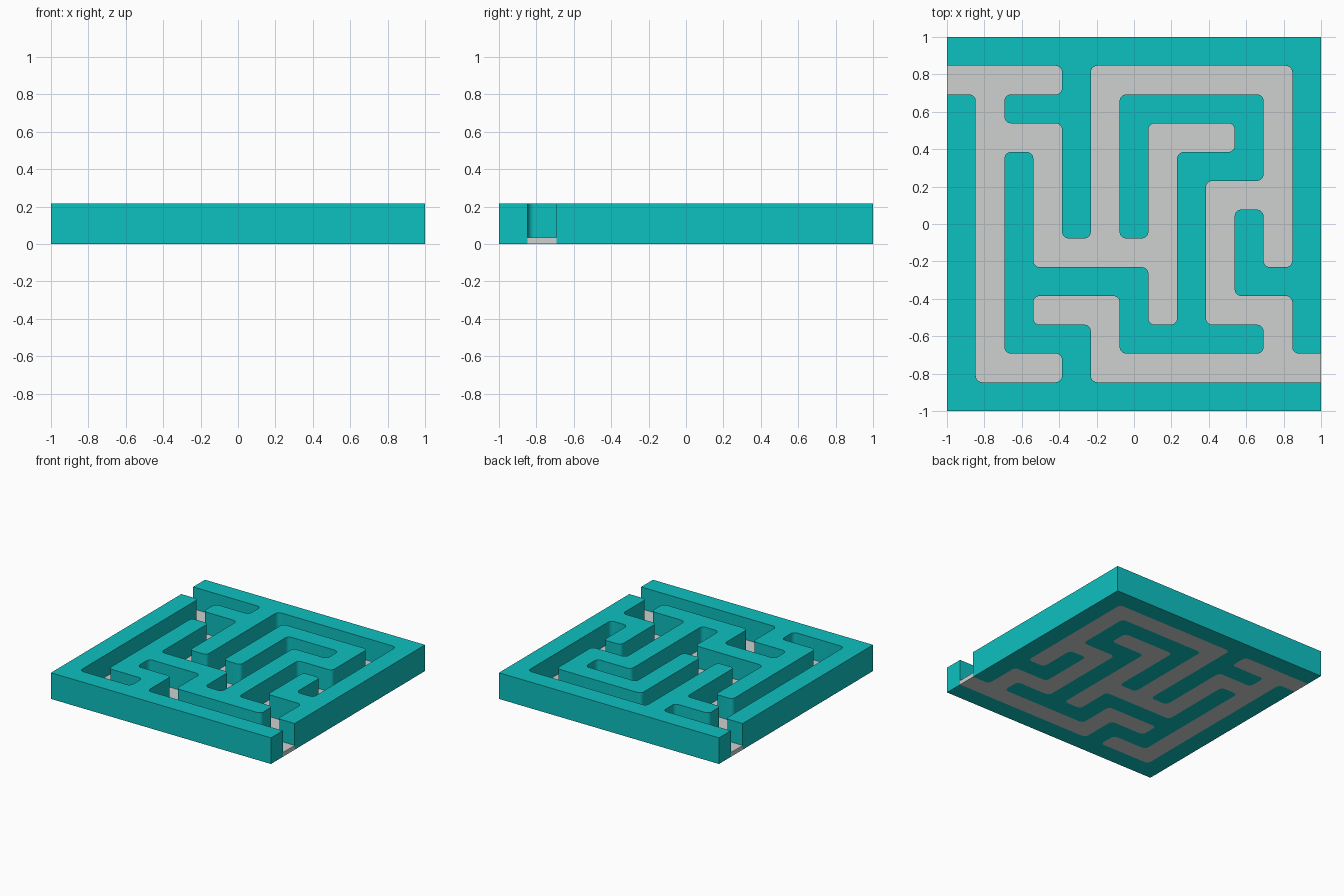
import bpy, bmesh
from mathutils import Vector

if "Cube" in bpy.data.objects:
    bpy.data.objects.remove(bpy.data.objects["Cube"])

# Maze plan: '#' wall, '.' channel, top row is the back
PLAN = """
#############
....#.......#
#.###.#####.#
#...#.#...#.#
#.#.#.#.###.#
#.#.#.#.#...#
#.#.#.#.#.#.#
#.#.....#.#.#
#.#####.#.###
#.#...#.#...#
#.###.#####.#
#...#........
#############
""".split()
N = len(PLAN)
CELL = 2 / N
RADIUS, SEGS = 0.034, 5
WALL_H, FLOOR_H = 0.215, 0.035


def material(name, color):
    m = bpy.data.materials.new(name)
    m.diffuse_color = (*color, 1)
    m.use_nodes = True
    m.node_tree.nodes["Principled BSDF"].inputs["Base Color"].default_value = m.diffuse_color
    return m


def outlines(kind):
    """Counter-clockwise grid outlines of every region of this kind."""
    def inside(c, r):
        return 0 <= c < N and 0 <= r < N and PLAN[N - 1 - r][c] == kind
    nxt = {}
    for r in range(N):
        for c in range(N):
            if not inside(c, r):
                continue
            if not inside(c, r - 1): nxt[(c, r)] = (c + 1, r)
            if not inside(c + 1, r): nxt[(c + 1, r)] = (c + 1, r + 1)
            if not inside(c, r + 1): nxt[(c + 1, r + 1)] = (c, r + 1)
            if not inside(c - 1, r): nxt[(c, r + 1)] = (c, r)
    loops = []
    while nxt:
        p = next(iter(nxt))
        loop = []
        while p in nxt:
            loop.append(p)
            p = nxt.pop(p)
        loops.append(loop)
    return loops


def rounded(loop):
    """Drop straight points and round all corners not on the outer border."""
    pts = []
    for i, p in enumerate(loop):
        a, p, b = (Vector(q) * CELL - Vector((1, 1)) for q in (loop[i - 1], p, loop[(i + 1) % len(loop)]))
        d0, d1 = (a - p).normalized(), (b - p).normalized()
        if abs(d0.dot(d1)) > 0.5:
            continue
        if max(abs(p.x), abs(p.y)) > 0.99:
            pts.append(p)
            continue
        s, e = p + d0 * RADIUS, p + d1 * RADIUS
        centre = p + (d0 + d1) * RADIUS
        for k in range(SEGS + 1):
            v = s.lerp(e, k / SEGS) - centre
            pts.append(centre + v.normalized() * RADIUS)
    return pts


def build(name, kind, height, mat):
    bm = bmesh.new()
    for loop in outlines(kind):
        pts = rounded(loop)
        face = bm.faces.new([bm.verts.new((p.x, p.y, 0)) for p in pts])
        top = bmesh.ops.extrude_face_region(bm, geom=[face], use_keep_orig=True)
        verts = [g for g in top["geom"] if isinstance(g, bmesh.types.BMVert)]
        bmesh.ops.translate(bm, verts=verts, vec=(0, 0, height))
    bmesh.ops.recalc_face_normals(bm, faces=bm.faces[:])
    bmesh.ops.triangulate(bm, faces=[f for f in bm.faces if len(f.verts) > 4])
    me = bpy.data.meshes.new(name)
    bm.to_mesh(me)
    bm.free()
    me.materials.append(mat)
    ob = bpy.data.objects.new(name, me)
    bpy.context.collection.objects.link(ob)
    bpy.ops.object.select_all(action='DESELECT')
    ob.select_set(True)
    bpy.context.view_layer.objects.active = ob
    bpy.ops.object.shade_smooth_by_angle()


# Raised walls and the thin channel floor between them
build("maze_walls", '#', WALL_H, material("teal", (0.004, 0.53, 0.53)))
build("maze_floor", '.', FLOOR_H, material("light grey", (0.62, 0.64, 0.64)))
